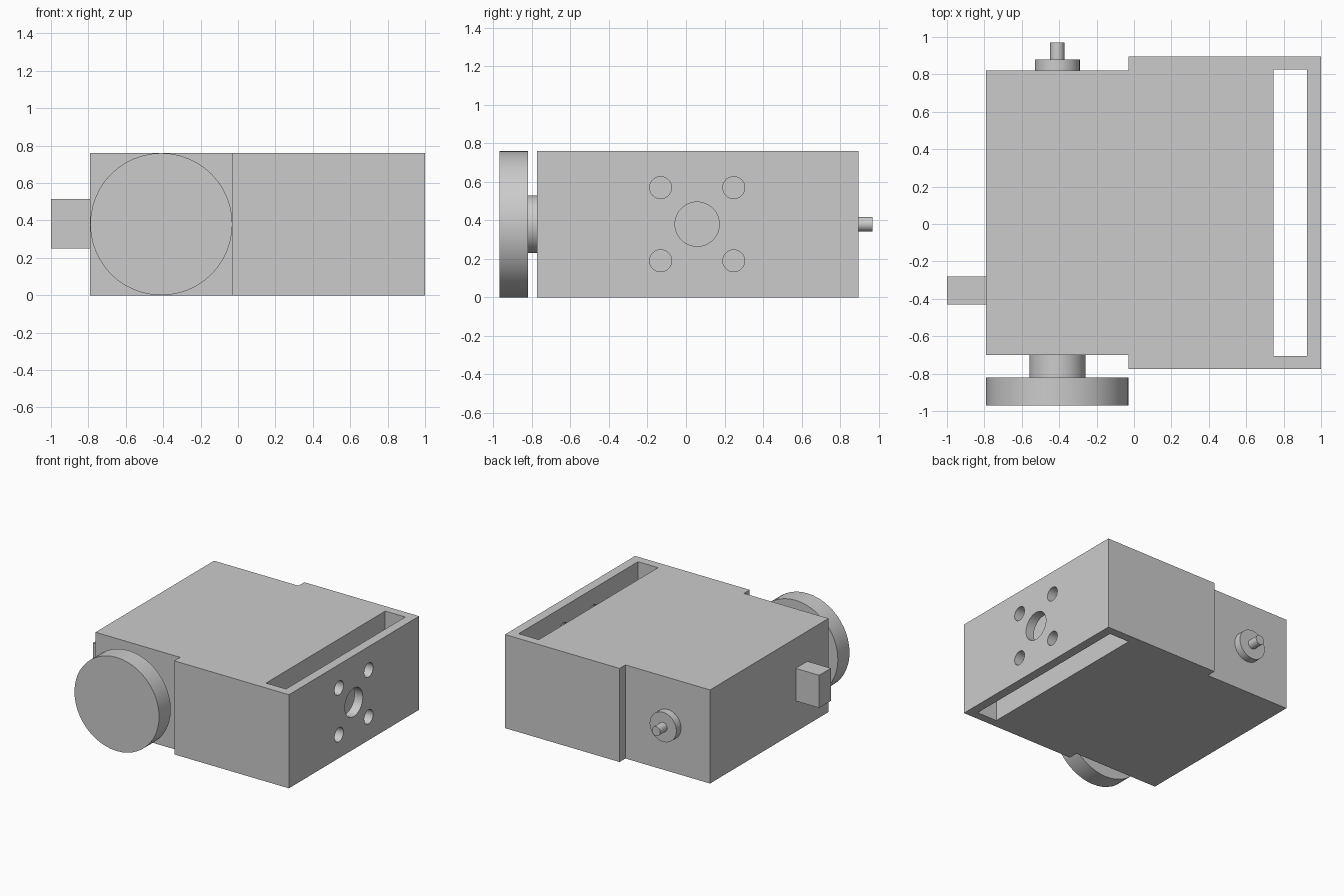
import bpy
import bmesh
from math import radians
from mathutils import Matrix, Vector

if "Cube" in bpy.data.objects:
    bpy.data.objects.remove(bpy.data.objects["Cube"], do_unlink=True)

# Single plain grey
GREY = (0.6, 0.6, 0.6, 1)
grey = bpy.data.materials.new("plain grey")
grey.use_nodes = True
grey.diffuse_color = GREY
grey.node_tree.nodes["Principled BSDF"].inputs["Base Color"].default_value = GREY

HEIGHT = 0.76
MID = HEIGHT / 2
SHAFT_X = -0.41


def finish(name, bm):
    mesh = bpy.data.meshes.new(name)
    bm.normal_update()
    bm.to_mesh(mesh)
    bm.free()
    obj = bpy.data.objects.new(name, mesh)
    mesh.materials.append(grey)
    bpy.context.scene.collection.objects.link(obj)
    return obj


def activate(obj):
    bpy.ops.object.select_all(action="DESELECT")
    obj.select_set(True)
    bpy.context.view_layer.objects.active = obj


def box(name, low, high):
    bm = bmesh.new()
    low, high = Vector(low), Vector(high)
    bmesh.ops.create_cube(bm, size=1)
    bmesh.ops.scale(bm, vec=high - low, verts=bm.verts)
    bmesh.ops.translate(bm, vec=(low + high) / 2, verts=bm.verts)
    return finish(name, bm)


def cylinder(name, axis, centre, radius, depth, sides=48):
    turn = Matrix.Rotation(radians(90), 4, "Y" if axis == "x" else "X")
    bm = bmesh.new()
    bmesh.ops.create_cone(bm, cap_ends=True, segments=sides, radius1=radius,
                          radius2=radius, depth=depth,
                          matrix=Matrix.Translation(centre) @ turn)
    return finish(name, bm)


def shaft_part(name, radius, y0, y1):
    obj = cylinder(name, "y", (SHAFT_X, (y0 + y1) / 2, MID), radius, y1 - y0)
    activate(obj)
    bpy.ops.object.shade_smooth_by_angle(angle=radians(30))


def cut(body, cutter):
    cutter.hide_render = True
    mod = body.modifiers.new("cut", "BOOLEAN")
    mod.operation = "DIFFERENCE"
    mod.solver = "EXACT"
    mod.object = cutter
    activate(body)
    bpy.ops.object.modifier_apply(modifier=mod.name)
    bpy.data.objects.remove(cutter, do_unlink=True)


# Stepped housing, extruded from its plan outline
outline = [(-0.79, -0.70), (-0.03, -0.70), (-0.03, -0.775), (1, -0.775),
           (1, 0.895), (-0.03, 0.895), (-0.03, 0.82), (-0.79, 0.82)]
bm = bmesh.new()
base = bm.faces.new([bm.verts.new((x, y, 0)) for x, y in outline])
top = bmesh.ops.extrude_face_region(bm, geom=[base])
bmesh.ops.translate(bm, vec=(0, 0, HEIGHT),
                    verts=[v for v in top["geom"] if isinstance(v, bmesh.types.BMVert)])
bmesh.ops.recalc_face_normals(bm, faces=bm.faces)
housing = finish("housing", bm)

# Slot right through from top to bottom
cut(housing, box("slot_cutter", (0.745, -0.705, -0.1), (0.925, 0.825, HEIGHT + 0.1)))

# Shaft hole and four bolt holes in the thin end wall
HOLE_Y = 0.058
cut(housing, cylinder("shaft_hole_cutter", "x", (0.97, HOLE_Y, MID), 0.115, 0.2))
for dy in (-0.19, 0.19):
    for dz in (-0.19, 0.19):
        cut(housing, cylinder("bolt_hole_cutter", "x",
                              (0.97, HOLE_Y + dy, MID + dz), 0.057, 0.2, 32))

# Front knob on its hub, rear boss with pin
shaft_part("knob", 0.38, -0.97, -0.82)
shaft_part("knob_hub", 0.15, -0.82, -0.70)
shaft_part("rear_boss", 0.12, 0.82, 0.88)
shaft_part("rear_pin", 0.038, 0.88, 0.97)

# Square peg on the side
box("side_peg", (-1, -0.43, 0.25), (-0.79, -0.28, 0.515))
